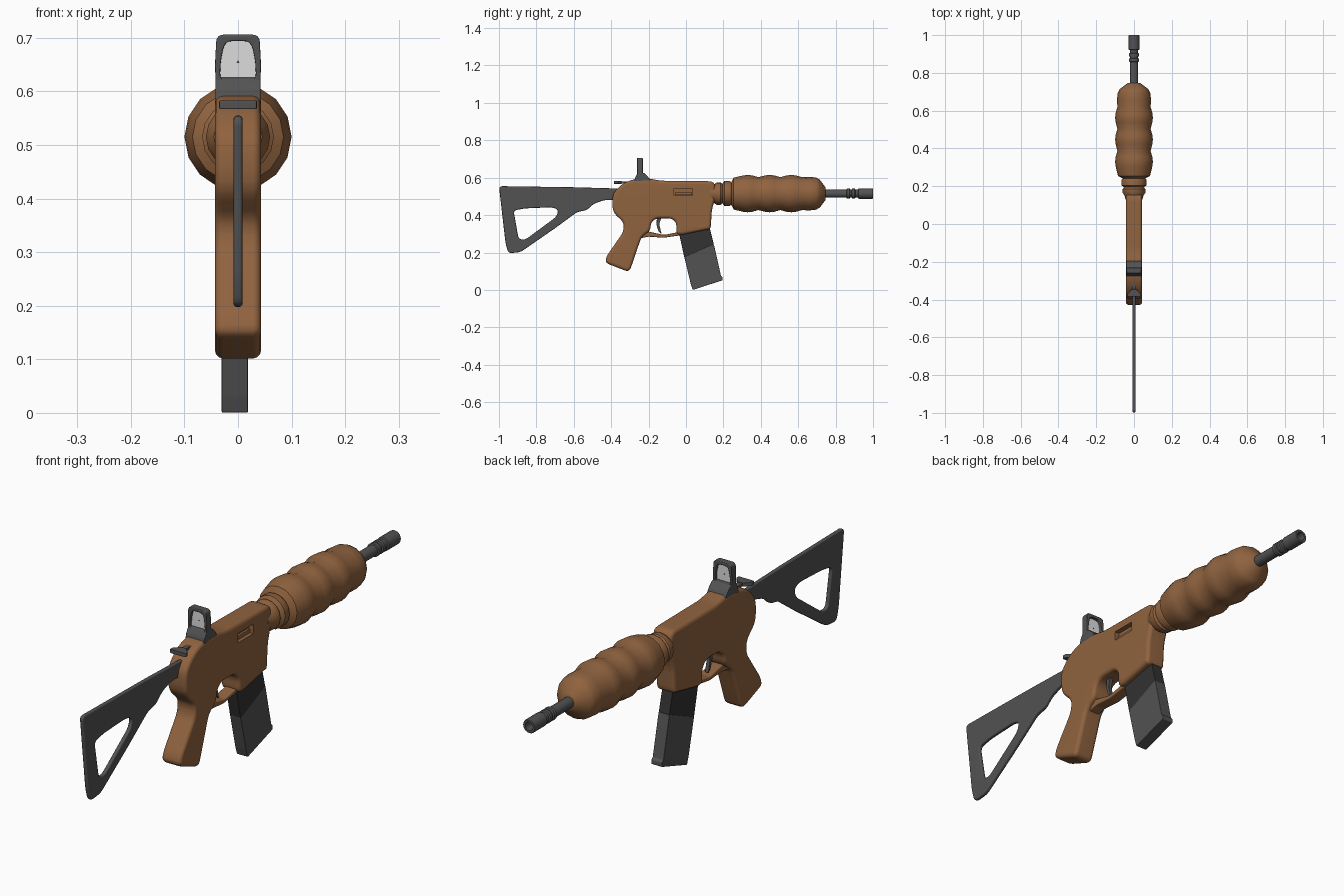
import bpy, bmesh, math
from mathutils import Vector

if "Cube" in bpy.data.objects:
    bpy.data.objects.remove(bpy.data.objects["Cube"])


def mat(name, col):
    m = bpy.data.materials.new(name)
    m.diffuse_color = (*col, 1)
    m.use_nodes = True
    m.node_tree.nodes["Principled BSDF"].inputs["Base Color"].default_value = m.diffuse_color
    return m


BROWN = mat("brown", (0.28, 0.125, 0.05))
GREY = mat("steel_grey", (0.085, 0.085, 0.085))
DARK = mat("dark_grey", (0.032, 0.032, 0.032))
GLASS = mat("pale_glass", (0.72, 0.72, 0.72))


def add(name, mesh, material):
    ob = bpy.data.objects.new(name, mesh)
    bpy.context.collection.objects.link(ob)
    mesh.materials.clear()
    mesh.materials.append(material)
    return ob


def rounded(pts, r, n=4):
    """Replace each corner by a small curve."""
    out = []
    for i, p in enumerate(pts):
        p = Vector(p)
        a, b = Vector(pts[i - 1]), Vector(pts[(i + 1) % len(pts)])
        s = p + (a - p).normalized() * min(r, 0.45 * (a - p).length)
        e = p + (b - p).normalized() * min(r, 0.45 * (b - p).length)
        for k in range(n + 1):
            t = k / n
            out.append(s * (1 - t) ** 2 + p * 2 * t * (1 - t) + e * t * t)
    return out


def plate(name, loops, half, bevel, r, material, across="x", at=0.0):
    """Thick plate from outline loops (first outer, then holes), with rounded rims."""
    cu = bpy.data.curves.new(name, "CURVE")
    cu.dimensions = "2D"
    cu.fill_mode = "BOTH"
    cu.extrude, cu.bevel_depth, cu.bevel_resolution = half - bevel, bevel, 2
    cu.offset = -bevel
    for lp in loops:
        pts = rounded(lp, r) if r else [Vector(p) for p in lp]
        sp = cu.splines.new("POLY")
        sp.points.add(len(pts) - 1)
        for q, p in zip(sp.points, pts):
            q.co = (p.x, p.y, 0, 1)
        sp.use_cyclic_u = True
    tmp = bpy.data.objects.new("tmp", cu)
    bpy.context.collection.objects.link(tmp)
    dg = bpy.context.evaluated_depsgraph_get()
    me = bpy.data.meshes.new_from_object(tmp.evaluated_get(dg))
    bpy.data.objects.remove(tmp)
    for v in me.vertices:
        a, b, c = v.co
        v.co = (c + at, a, b) if across == "x" else (a, at - c, b)
    bm = bmesh.new()
    bm.from_mesh(me)
    bmesh.ops.remove_doubles(bm, verts=bm.verts, dist=1e-5)
    bmesh.ops.recalc_face_normals(bm, faces=bm.faces)
    bm.to_mesh(me)
    bm.free()
    me.name = name
    return add(name, me, material)


def lathe(name, profile, sides, material, z=0.515):
    """Revolve (y, radius) pairs around the bore axis."""
    bm = bmesh.new()
    rings = [[bm.verts.new((rad * math.cos(2 * math.pi * k / sides), y,
                            z + rad * math.sin(2 * math.pi * k / sides)))
              for k in range(sides)] for y, rad in profile]
    for a, b in zip(rings, rings[1:]):
        for k in range(sides):
            j = (k + 1) % sides
            bm.faces.new((a[k], a[j], b[j], b[k]))
    bm.faces.new(rings[0])
    bm.faces.new(rings[-1])
    bmesh.ops.recalc_face_normals(bm, faces=bm.faces)
    me = bpy.data.meshes.new(name)
    bm.to_mesh(me)
    bm.free()
    return add(name, me, material)


def box(name, lo, hi, material):
    pts = [(lo[1], lo[2]), (hi[1], lo[2]), (hi[1], hi[2]), (lo[1], hi[2])]
    return plate(name, [pts], (hi[0] - lo[0]) / 2, 0.0, 0, material, "x", (lo[0] + hi[0]) / 2)


# receiver and pistol grip in one body
body = plate("receiver_and_grip", [[
    (-.28, .592), (-.20, .597), (-.14, .584), (.14, .581), (.158, .56), (.157, .49), (.138, .43),
    (.132, .325), (.11, .322), (-.035, .292), (-.052, .305), (-.05, .355), (-.075, .383),
    (-.16, .383), (-.187, .36), (-.192, .315), (-.238, .285), (-.275, .175), (-.303, .095),
    (-.432, .145), (-.425, .18), (-.335, .31), (-.332, .36), (-.385, .41), (-.395, .45),
    (-.392, .51), (-.365, .545), (-.33, .573)]], .043, .015, .025, BROWN)

# ejection port recess on the right side
cutter = box("port_cutter", (.022, -.063, .505), (.06, .036, .543), BROWN)
mod = body.modifiers.new("port", "BOOLEAN")
mod.object, mod.operation, mod.solver = cutter, "DIFFERENCE", "EXACT"
dg = bpy.context.evaluated_depsgraph_get()
body.data = bpy.data.meshes.new_from_object(body.evaluated_get(dg))
body.modifiers.clear()
bpy.data.objects.remove(cutter)
box("port_cover", (.02, -.06, .507), (.031, .033, .522), BROWN)

# trigger guard and trigger
plate("trigger_guard", [[(-.25, .31), (-.20, .312), (-.12, .294), (-.055, .306), (-.02, .32),
                         (-.03, .292), (-.12, .279), (-.20, .285), (-.25, .275)]],
      .024, .004, .01, BROWN)
plate("trigger", [[(-.155, .395), (-.158, .35), (-.148, .315), (-.13, .298), (-.136, .32),
                   (-.143, .35), (-.13, .395)]], .008, .002, .006, GREY)

# open triangular shoulder stock
plate("shoulder_stock", [
    [(-1.0, .555), (-.60, .549), (-.32, .541), (-.32, .482), (-.44, .48), (-.495, .46),
     (-.53, .426), (-.58, .418), (-.70, .33), (-.885, .202), (-.95, .196), (-.965, .25)],
    [(-.922, .425), (-.86, .436), (-.72, .442), (-.682, .43), (-.692, .392), (-.86, .268),
     (-.895, .272)]], .008, .005, .02, GREY)

# ribbed fore grip with collar
ribs = [(.13, .045), (.15, .05), (.165, .06), (.185, .06), (.195, .052), (.205, .067),
        (.233, .067), (.242, .06), (.255, .085), (.275, .09)]
for y in (.33, .447, .563):
    ribs += [(y - .025, .097), (y, .1), (y + .025, .097), (y + .057, .088)]
ribs += [(.66, .09), (.695, .086), (.715, .075), (.745, .035), (.747, .015)]
lathe("fore_grip", ribs, 16, BROWN)

# barrel with rings and hollow muzzle
lathe("barrel", [(.70, .022), (.858, .022), (.86, .027), (.875, .027), (.878, .021), (.886, .021),
                 (.888, .027), (.902, .027), (.905, .022), (.92, .022), (.923, .028), (.997, .028),
                 (1.0, .026), (1.0, .017), (.94, .017)], 20, GREY)

# curved magazine, slightly off centre
plate("magazine_upper", [[(-.04, .315), (-.02, .36), (.12, .36), (.13, .318), (.149, .243),
                          (-.009, .174)]], .024, .002, .004, DARK, at=-.006)
plate("magazine_lower", [[(-.009, .176), (.149, .245), (.187, .075), (.195, .07), (.196, .052),
                          (.036, 0.0), (.026, .03)]], .0245, .002, .004, GREY, at=-.006)

# reflex sight: base, frame, glass, aiming mark
plate("sight_base", [[(-.277, .58), (-.272, .602), (-.258, .626), (-.225, .626), (-.203, .606),
                      (-.188, .58)]], .042, .003, .006, GREY)
plate("sight_frame", [[(-.041, .595), (.041, .595), (.043, .65), (.04, .706), (-.04, .706),
                       (-.043, .65)],
                      [(-.034, .62), (.034, .62), (.032, .66), (.024, .694), (-.024, .694),
                       (-.032, .66)]], .015, .003, .014, GREY, "y", -.246)
plate("sight_glass", [[(-.036, .615), (.036, .615), (.035, .66), (.026, .697), (-.026, .697),
                       (-.035, .66)]], .002, 0, .008, GLASS, "y", -.246)
plate("aiming_mark", [[(-.003, .653), (.003, .653), (0, .659)]], .003, 0, 0, DARK, "y", -.246)

# charging handle
box("handle_stem", (-.01, -.365, .569), (.01, -.27, .58), GREY)
plate("handle_bar", [[(-.035, -.385), (.035, -.385), (.035, -.37), (.012, -.345), (-.012, -.345),
                      (-.035, -.37)]], .008, .002, .004, GREY, "y", 0)
bar = bpy.data.objects["handle_bar"]
for v in bar.data.vertices:  # lay the bar flat
    x, y, z = v.co
    v.co = (x, z, .575 - y)

# shading
for ob in list(bpy.context.scene.objects):
    bpy.ops.object.select_all(action="DESELECT")
    ob.select_set(True)
    bpy.context.view_layer.objects.active = ob
    bpy.ops.object.shade_smooth_by_angle(angle=math.radians(38))
    wn = ob.modifiers.new("weighted_normals", "WEIGHTED_NORMAL")
    wn.keep_sharp = True
